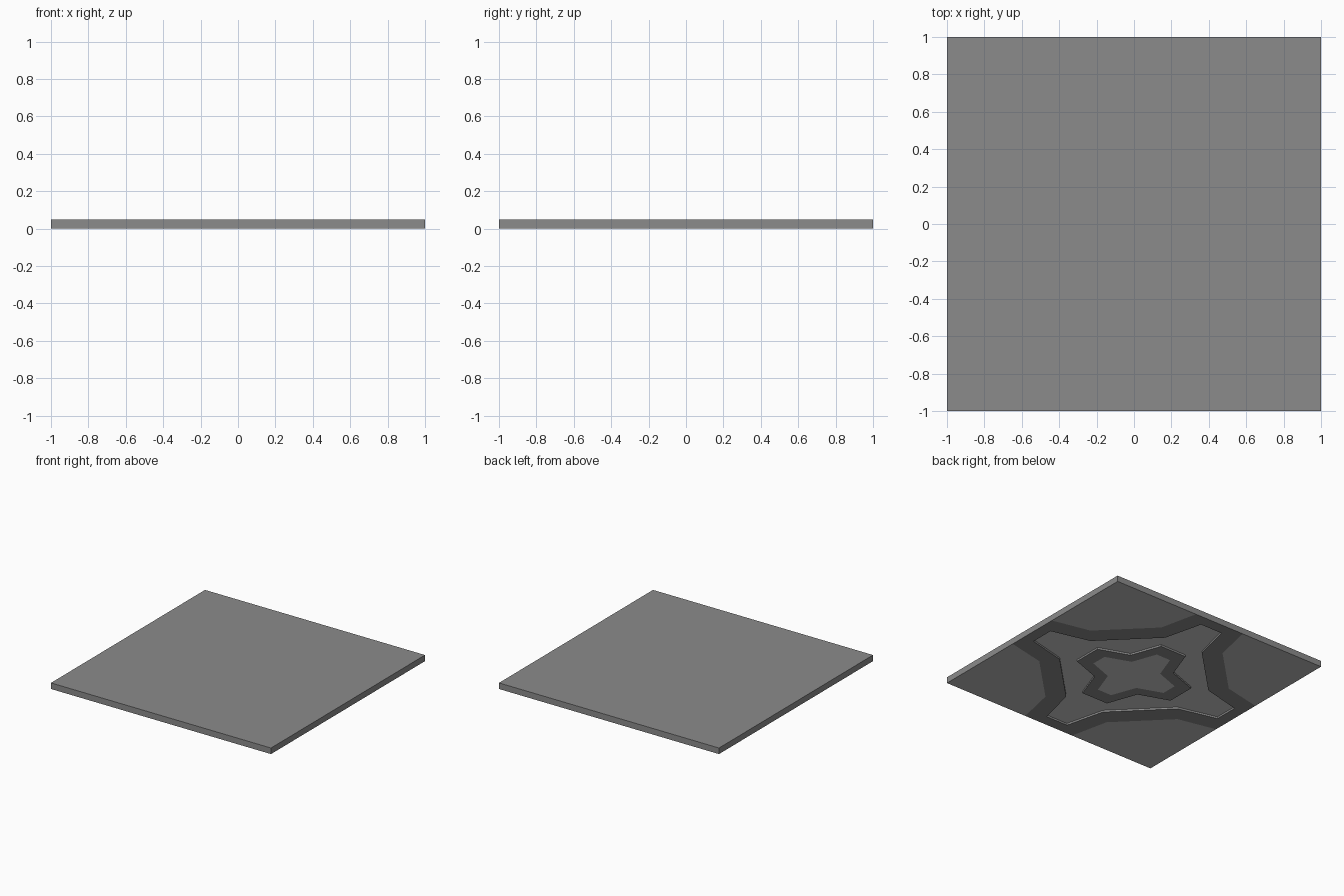
import bpy, bmesh

if "Cube" in bpy.data.objects:
    bpy.data.objects.remove(bpy.data.objects["Cube"])


def grey(name, v):
    mat = bpy.data.materials.new(name)
    mat.diffuse_color = (v, v, v, 1)
    mat.use_nodes = True
    mat.node_tree.nodes["Principled BSDF"].inputs["Base Color"].default_value = mat.diffuse_color
    return mat


MATS = [grey("dark_grey", 0.26), grey("panel_grey", 0.49), grey("floor_grey", 0.58)]
DARK, PANEL, LIGHT = 0, 1, 2
TOP, FLOOR = 0.05, 0.015     # plate top and depth of the star recess


def turn(points):
    """Repeat a quarter outline four times around z."""
    out, pts = [], points
    for _ in range(4):
        out += pts
        pts = [(-y, x) for x, y in pts]
    return out


def at(outline, z):
    return [(x, y, z) for x, y in outline]


def face(bm, coords, slot):
    bm.faces.new([bm.verts.new(c) for c in coords]).material_index = slot


def strip(bm, a, b, slot):
    """Join two closed outlines of equal length with quads."""
    for i in range(len(a)):
        j = (i + 1) % len(a)
        face(bm, (a[i], a[j], b[j], b[i]), slot)


def finish(name, bm):
    bmesh.ops.remove_doubles(bm, verts=bm.verts[:], dist=1e-5)
    bmesh.ops.recalc_face_normals(bm, faces=bm.faces[:])
    mesh = bpy.data.meshes.new(name)
    bm.to_mesh(mesh)
    bm.free()
    for m in MATS:
        mesh.materials.append(m)
    obj = bpy.data.objects.new(name, mesh)
    bpy.context.collection.objects.link(obj)


# Plate: top, sides, and underside with cross band, corner panels, star recess
cross = turn([(1, -.23), (1, .23), (.68, .3), (.3, .68)])
star = turn([(.905, -.1), (.905, .1), (.58, .18), (.18, .58)])
panel = [(1, .23), (1, 1), (.23, 1), (.3, .68), (.68, .3)]
side = [(1, -1, 0), (1, -.23, 0), (1, .23, 0), (1, 1, 0), (1, 1, TOP), (1, -1, TOP)]

bm = bmesh.new()
face(bm, at(turn([(1, 1)]), TOP), DARK)
for _ in range(4):
    face(bm, side, DARK)
    face(bm, at(panel, 0), PANEL)
    side = [(-y, x, z) for x, y, z in side]
    panel = [(-y, x) for x, y in panel]
strip(bm, at(cross, 0), at(star, 0), DARK)
strip(bm, at(star, 0), at(star, FLOOR), DARK)
face(bm, at(star, FLOOR), LIGHT)
finish("plate", bm)

# Raised star in the middle of the recess: dark border, light core
mid = turn([(.46, -.12), (.46, .12), (.21, .21)])
core = turn([(.345, -.065), (.345, .065), (.14, .14)])
bm = bmesh.new()
face(bm, at(mid, FLOOR), DARK)
strip(bm, at(mid, FLOOR), at(mid, 0), DARK)
strip(bm, at(mid, 0), at(core, 0), DARK)
face(bm, at(core, 0), LIGHT)
finish("centre_star", bm)
